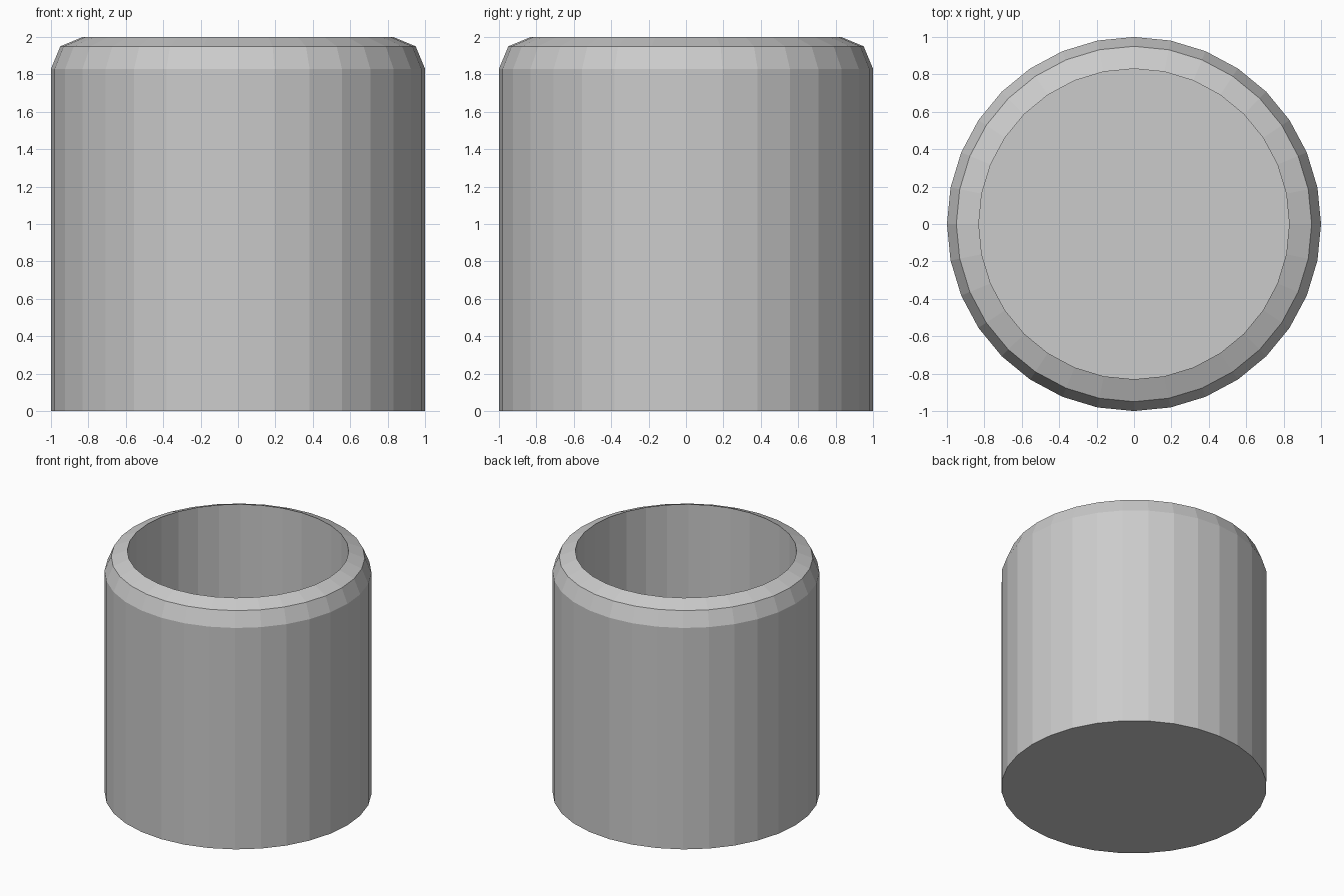
import bpy, bmesh, math

if "Cube" in bpy.data.objects:
    bpy.data.objects.remove(bpy.data.objects["Cube"])

SIDES = 32
# Half profile (radius, height): base, wall, two-step rounded rim, inner wall, floor
PROFILE = [(1.0, 0.0), (1.0, 1.83), (0.95, 1.95), (0.83, 2.0), (0.83, 0.17)]

bm = bmesh.new()
rings = [[bm.verts.new((r * math.cos(2 * math.pi * i / SIDES),
                        r * math.sin(2 * math.pi * i / SIDES), z))
          for i in range(SIDES)] for r, z in PROFILE]

# Walls and rim
for a, b in zip(rings, rings[1:]):
    for i in range(SIDES):
        j = (i + 1) % SIDES
        bm.faces.new((a[i], a[j], b[j], b[i]))

# Underside and inner floor
bm.faces.new(rings[0][::-1])
bm.faces.new(rings[-1])
bmesh.ops.recalc_face_normals(bm, faces=bm.faces[:])

mesh = bpy.data.meshes.new("cup")
bm.to_mesh(mesh)
bm.free()
bpy.context.collection.objects.link(bpy.data.objects.new("cup", mesh))
